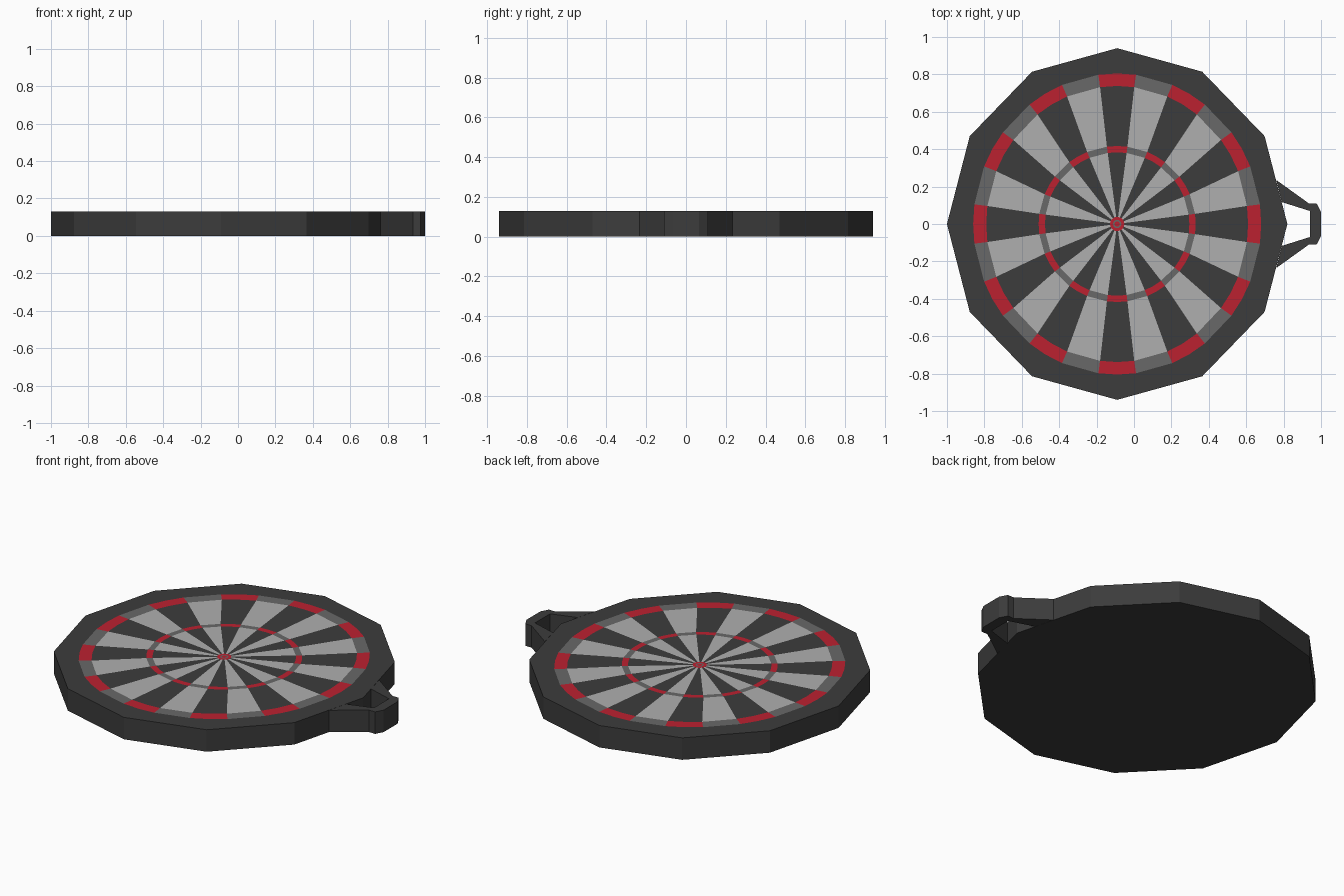
import bpy, bmesh
from math import sin, cos, radians

if "Cube" in bpy.data.objects:
    bpy.data.objects.remove(bpy.data.objects["Cube"])

CX, TOP = -0.09, 0.13
DARK_ANGLES = (-7.5, 0, 7.5)
LIGHT_ANGLES = (7.5, 22.5)
RIM = (0.91, 0.94)
DOUBLE_OUT, DOUBLE_IN = (0.77, 0.805), (0.70, 0.738)
TRIPLE_OUT, TRIPLE_IN = (0.42, 0.417), (0.386, 0.383)
BULL, BULL_MID, BULL_IN = (0.038, 0.038), (0.022, 0.022), (0.014, 0.014)


def material(name, rgb):
    m = bpy.data.materials.new(name)
    m.diffuse_color = (*rgb, 1)
    m.use_nodes = True
    m.node_tree.nodes["Principled BSDF"].inputs["Base Color"].default_value = m.diffuse_color
    return m


BLACK = material("black", (0.045, 0.045, 0.045))
LIGHT = material("light_grey", (0.43, 0.43, 0.43))
GREY = material("mid_grey", (0.14, 0.14, 0.14))
RED = material("red", (0.5, 0.015, 0.03))


def finish(name, bm, mat):
    bmesh.ops.remove_doubles(bm, verts=bm.verts, dist=0.0005)
    me = bpy.data.meshes.new(name)
    bm.to_mesh(me)
    bm.free()
    me.materials.append(mat)
    ob = bpy.data.objects.new(name, me)
    bpy.context.collection.objects.link(ob)
    return ob


def point(r, deg, z=TOP):
    a = radians(deg)
    return (CX + r[0] * cos(a), r[1] * sin(a), z)


def add_face(bm, pts):
    bm.faces.new([bm.verts.new(p) for p in pts])


def band(name, inner, outer, angles, mat):
    """Flat ring sectors repeated every 30 degrees; inner None meets the centre."""
    bm = bmesh.new()
    for k in range(12):
        for a, b in zip(angles, angles[1:]):
            a, b = a + 30 * k, b + 30 * k
            start = [point(inner, b), point(inner, a)] if inner else [(CX, 0, TOP)]
            add_face(bm, start + [point(outer, a), point(outer, b)])
    return finish(name, bm, mat)


# Twelve-sided board body: flat back, side walls and top rim
bm = bmesh.new()
add_face(bm, [point(RIM, -30 * k, 0) for k in range(12)])
for k in range(12):
    a, b = 30 * k, 30 * k + 30
    add_face(bm, [point(RIM, a, 0), point(RIM, b, 0), point(RIM, b), point(RIM, a)])
    add_face(bm, [point(RIM, a), point(RIM, b),
                  point(DOUBLE_OUT, a + 22.5), point(DOUBLE_OUT, a + 7.5)])
    for c, d in ((a - 7.5, a), (a, a + 7.5)):
        add_face(bm, [point(RIM, a), point(DOUBLE_OUT, d), point(DOUBLE_OUT, c)])
finish("board_body", bm, BLACK)

# Scoring face: wedges and coloured rings, flush with the rim
for label, angles, wedge, ring in (("dark", DARK_ANGLES, BLACK, RED),
                                   ("light", LIGHT_ANGLES, LIGHT, GREY)):
    band(label + "_outer_ring", DOUBLE_IN, DOUBLE_OUT, angles, ring)
    band(label + "_outer_wedges", TRIPLE_OUT, DOUBLE_IN, angles, wedge)
    band(label + "_inner_ring", TRIPLE_IN, TRIPLE_OUT, angles, ring)
    band(label + "_inner_wedges", BULL, TRIPLE_IN, angles, wedge)

# Centre target
full = DARK_ANGLES + (22.5,)
band("centre_outer", BULL_MID, BULL, full, RED)
band("centre_ring", BULL_IN, BULL_MID, full, GREY)
band("centre_dot", None, BULL_IN, full, RED)

# Hanging loop on the right: half outline mirrored in y, then extruded
outer = [(0.761, 0.235), (0.935, 0.11), (0.976, 0.11), (1.0, 0.065)]
inner = [(0.79, 0.117), (0.94, 0.07)]
mirror = lambda pts: [(x, -y) for x, y in pts]
outline = outer + mirror(outer)[::-1] + mirror(inner) + inner[::-1]
bm = bmesh.new()
base = bm.faces.new([bm.verts.new((x, y, 0)) for x, y in outline])
ext = bmesh.ops.extrude_face_region(bm, geom=[base], use_keep_orig=True)
bmesh.ops.translate(bm, vec=(0, 0, TOP),
                    verts=[v for v in ext["geom"] if isinstance(v, bmesh.types.BMVert)])
bmesh.ops.recalc_face_normals(bm, faces=bm.faces)
finish("hanging_loop", bm, BLACK)
